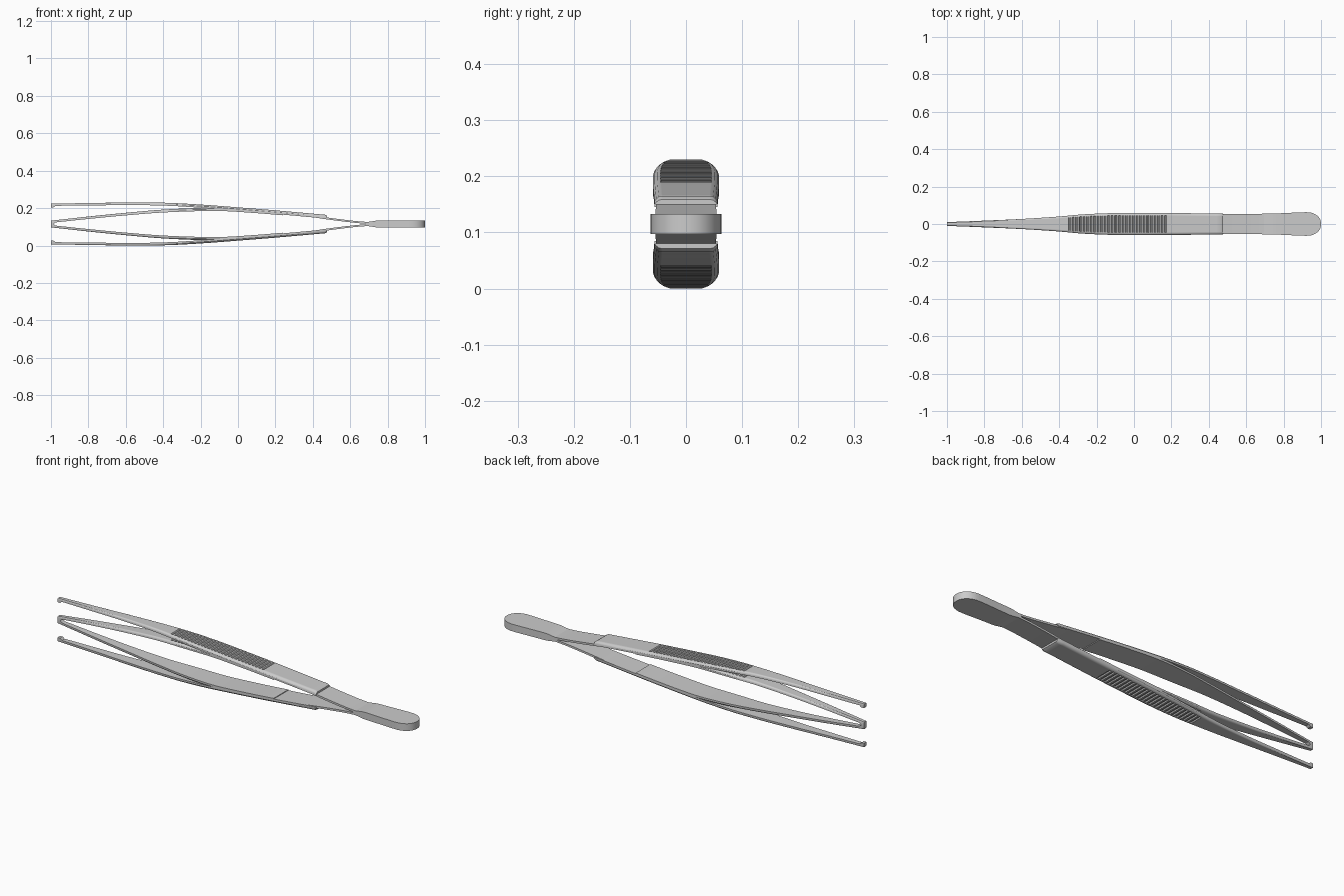
import bpy, bmesh, math

if "Cube" in bpy.data.objects:
    bpy.data.objects.remove(bpy.data.objects["Cube"])

MID = 0.115  # height of the symmetry plane


def curve(pts):
    """Smooth interpolation through (x, value) points."""
    def slope(i):
        a, b = max(i - 1, 0), min(i + 1, len(pts) - 1)
        return (pts[b][1] - pts[a][1]) / (pts[b][0] - pts[a][0])

    def f(x):
        x = min(max(x, pts[0][0]), pts[-1][0])
        i = 0
        while i < len(pts) - 2 and x > pts[i + 1][0]:
            i += 1
        (x0, v0), (x1, v1) = pts[i], pts[i + 1]
        h = x1 - x0
        t = (x - x0) / h
        return ((2*t**3 - 3*t**2 + 1) * v0 + (t**3 - 2*t**2 + t) * h * slope(i)
                + (3*t**2 - 2*t**3) * v1 + (t**3 - t**2) * h * slope(i + 1))
    return f


def loft(name, stations, angle=30):
    """Skin closed rings of (x, y, z) points and cap both ends."""
    bm = bmesh.new()
    rings = [[bm.verts.new(p) for p in ring] for ring in stations]
    n = len(rings[0])
    for a, b in zip(rings, rings[1:]):
        for i in range(n):
            j = (i + 1) % n
            bm.faces.new((a[i], a[j], b[j], b[i]))
    bm.faces.new(rings[0])
    bm.faces.new(rings[-1])
    bmesh.ops.recalc_face_normals(bm, faces=bm.faces)
    me = bpy.data.meshes.new(name)
    bm.to_mesh(me)
    bm.free()
    ob = bpy.data.objects.new(name, me)
    bpy.context.collection.objects.link(ob)
    bpy.ops.object.select_all(action='DESELECT')
    ob.select_set(True)
    bpy.context.view_layer.objects.active = ob
    bpy.ops.object.shade_smooth_by_angle(angle=math.radians(angle))
    return ob


arm_width = curve([(-1, .010), (-.8, .018), (-.6, .027), (-.4, .040),
                   (-.28, .051), (-.12, .058), (.1, .059), (.46, .056)])
arm_thick = curve([(-1, .012), (-.6, .014), (-.2, .017), (.1, .019), (.46, .020)])
spread_pose = curve([(-1, .109), (-.8, .112), (-.6, .115), (-.4, .114),
                     (-.2, .104), (0, .089), (.2, .073), (.46, .050)])
closed_pose = curve([(-1, .018), (-.8, .040), (-.6, .060), (-.4, .077),
                     (-.2, .086), (-.08, .087), (.1, .077), (.24, .066)])


def arm(name, top, end, side):
    """Rounded spring arm with grip grooves and a small tooth at the tip."""
    grooves = {}
    for i in range(28):
        x = -.35 + i * .019
        grooves.update({x: 0, x + .003: .005, x + .008: .005, x + .011: 0})
    xs = {-1, -.986, -.975} | set(grooves)
    xs |= {-.94 + i * .03 for i in range(19)}
    xs |= {.2 + i * .03 for i in range(9)} | {end - .01, end}
    rings = []
    for x in sorted(v for v in xs if v <= end):
        w, t, g = arm_width(x), arm_thick(x), grooves.get(x, 0)
        d = top(x)
        tooth = .008 if x < -.98 else 0
        drop = .006 if x == end else 0
        half = [(1, -t - tooth), (1, -.5 * t), (.95, -.25 * t),
                (.87, -.08 * t), (.77, 0), (.75, -g)]
        sec = half + [(-y, z) for y, z in reversed(half)]
        rings.append([(x, y * w, MID + side * (d + max(z - drop, -t - tooth)))
                      for y, z in sec])
    loft(name, rings)


# Flat spring blades between the arms and the handle
blade_top = curve([(.40, .046), (.46, .037), (.55, .025), (.65, .014),
                   (.72, .010), (.78, .010)])
handle_width = curve([(.40, .053), (.55, .054), (.7, .055), (.8, .058),
                      (.88, .062), (.92, .063)])


def blade(name, side):
    rings = []
    for i in range(20):
        x = .40 + i * .02
        w, d = handle_width(x), blade_top(x)
        b = max(d - .010, 0)
        rings.append([(x, -w, MID + side * b), (x, w, MID + side * b),
                      (x, w, MID + side * d), (x, -w, MID + side * d)])
    loft(name, rings)


for label, side in (("upper", 1), ("lower", -1)):
    arm(label + "_spread_arm", spread_pose, .475, side)
    arm(label + "_closed_arm", closed_pose, .24, side)
    blade(label + "_spring_blade", side)

# Solid rounded handle end
profile = [(x, handle_width(x), min(.018, .009 + max(0, x - .68) * .15))
           for x in [.68 + i * .02 for i in range(13)]]
for i in range(1, 13):
    a = math.pi / 2 * i / 12
    profile.append((.925 + .075 * math.sin(a),
                    max(.063 * math.cos(a) ** .9, .004), .018))
loft("handle", [[(x, -w, MID - h), (x, w, MID - h), (x, w, MID + h), (x, -w, MID + h)]
                for x, w, h in profile])
